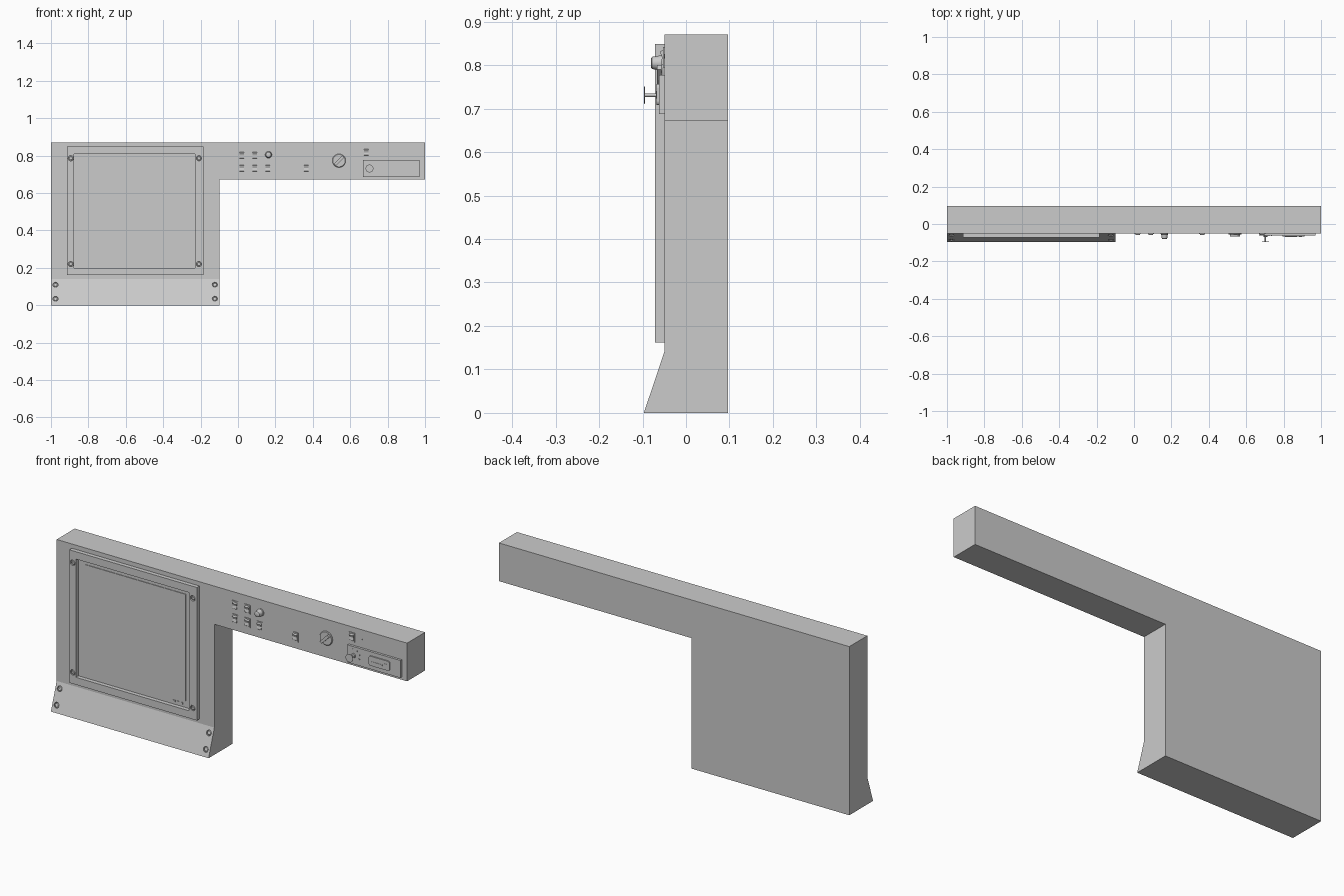
import bpy, bmesh, math
from mathutils import Matrix, Vector

if "Cube" in bpy.data.objects:
    bpy.data.objects.remove(bpy.data.objects["Cube"])

grey = bpy.data.materials.new("plain_grey")
grey.diffuse_color = (0.6, 0.6, 0.6, 1)
grey.use_nodes = True
grey.node_tree.nodes["Principled BSDF"].inputs["Base Color"].default_value = grey.diffuse_color

FRONT = -0.05      # y of the main front face
BACK = 0.097
BEZEL = -0.071     # y of the bezel face
FLARE_TOP, FLARE_Y = 0.14, -0.097


def finish(name, bm, smooth=False):
    bmesh.ops.recalc_face_normals(bm, faces=bm.faces)
    me = bpy.data.meshes.new(name)
    bm.to_mesh(me)
    bm.free()
    me.materials.append(grey)
    ob = bpy.data.objects.new(name, me)
    bpy.context.collection.objects.link(ob)
    if smooth:
        bpy.context.view_layer.objects.active = ob
        bpy.ops.object.select_all(action='DESELECT')
        ob.select_set(True)
        bpy.ops.object.shade_smooth_by_angle(angle=math.radians(35))
    return ob


def prism(name, pts, vec):
    """Extrude a closed outline of 3D points along vec."""
    bm = bmesh.new()
    f = bm.faces.new([bm.verts.new(p) for p in pts])
    r = bmesh.ops.extrude_face_region(bm, geom=[f])
    bmesh.ops.translate(bm, vec=vec,
                        verts=[v for v in r['geom'] if isinstance(v, bmesh.types.BMVert)])
    return finish(name, bm)


def box(name, x, y, z, rot=None):
    bm = bmesh.new()
    size = (x[1] - x[0], y[1] - y[0], z[1] - z[0])
    c = Vector(((x[0] + x[1]) / 2, (y[0] + y[1]) / 2, (z[0] + z[1]) / 2))
    m = Matrix.Translation(c) @ (rot or Matrix.Identity(4)) @ Matrix.Diagonal((*size, 1))
    bmesh.ops.create_cube(bm, size=1, matrix=m)
    return finish(name, bm)


def lathe(name, pos, profile, tilt=0.0, n=24):
    """Turned part; profile is (radius, height) pairs, axis points to the front."""
    bm = bmesh.new()
    m = Matrix.Translation(pos) @ Matrix.Rotation(math.pi / 2 - tilt, 4, 'X')
    rings = []
    for r, h in profile:
        rings.append([bm.verts.new(m @ Vector((r * math.cos(a), r * math.sin(a), h)))
                      for a in (2 * math.pi * i / n for i in range(n))])
    for a, b in zip(rings, rings[1:]):
        for i in range(n):
            bm.faces.new((a[i], a[(i + 1) % n], b[(i + 1) % n], b[i]))
    bm.faces.new(rings[0])
    bm.faces.new(rings[-1])
    return finish(name, bm, True)


def rounded_plate(name, x, z, r, y0, y1):
    pts = []
    for cx, cz, a0 in ((x[1] - r, z[1] - r, 0), (x[0] + r, z[1] - r, 90),
                       (x[0] + r, z[0] + r, 180), (x[1] - r, z[0] + r, 270)):
        for k in range(5):
            a = math.radians(a0 + 22.5 * k)
            pts.append((cx + r * math.cos(a), y0, cz + r * math.sin(a)))
    return prism(name, pts, (0, y1 - y0, 0))


def cut(ob, cutter):
    cutter.hide_render = True
    cutter.hide_viewport = True
    mod = ob.modifiers.new("cut", 'BOOLEAN')
    mod.object = cutter
    mod.solver = 'EXACT'


def sunk_screw(host, name, pos, r, tilt=0.0):
    """Round hole in the host with a slotted screw head sitting inside it."""
    cut(host, lathe(name + "_cutter", pos, [(r, -0.010), (r, 0.02)], tilt, 16))
    lathe(name, pos, [(r * 0.8, -0.011), (r * 0.8, -0.004), (r * 0.6, -0.002)], tilt, 16)
    p = Vector(pos) - Vector((0, -math.cos(tilt), math.sin(tilt))) * 0.002
    box(name + "_slot", (p.x - r * 0.6, p.x + r * 0.6), (p.y - 0.001, p.y + 0.001),
        (p.z - r * 0.15, p.z + r * 0.15), Matrix.Rotation(-tilt, 4, 'X'))


# Main housing with flared foot
body = prism("housing", [(-1, y, z) for y, z in ((FLARE_Y, 0), (BACK, 0), (BACK, 0.87),
                         (FRONT, 0.87), (FRONT, FLARE_TOP))], (0.9, 0, 0))

# Control arm and its end section
box("control_arm", (-0.1, 0.64), (FRONT, BACK), (0.673, 0.87))
box("control_arm_end", (0.64, 1.0), (FRONT, BACK), (0.673, 0.87))

# Raised bezel around the screen
bezel = box("screen_bezel", (-0.913, -0.185), (BEZEL, FRONT), (0.162, 0.848))
cut(bezel, box("screen_opening_cutter", (-0.876, -0.231), (-0.2, 0.01), (0.20, 0.81)))

# Screen plate lying inside the bezel, with small buttons below it
box("screen", (-0.838, -0.262), (FRONT - 0.003, FRONT + 0.002), (0.234, 0.785))
for i in range(3):
    x = -0.335 + 0.022 * i
    box("screen_button", (x, x + 0.012), (FRONT - 0.003, FRONT + 0.002), (0.213, 0.222))

# Bezel screws
for x in (-0.894, -0.209):
    for z in (0.22, 0.786):
        sunk_screw(bezel, "bezel_screw", (x, BEZEL, z), 0.014)

# Screws on the sloped foot
slope = math.atan((FRONT - FLARE_Y) / FLARE_TOP)
for x in (-0.976, -0.124):
    for z in (0.035, 0.11):
        y = FLARE_Y + (FRONT - FLARE_Y) * z / FLARE_TOP
        sunk_screw(body, "foot_screw", (x, y, z), 0.014, slope)

# Rocker switches
for x, z in ((0.02, 0.802), (0.09, 0.802), (0.02, 0.733), (0.09, 0.733),
             (0.16, 0.733), (0.364, 0.733), (0.687, 0.818)):
    box("switch_base", (x - 0.016, x + 0.016), (-0.053, FRONT + 0.002), (z - 0.024, z + 0.024))
    prism("switch_rocker", [(x - 0.012, y, z + dz) for y, dz in
          ((-0.052, -0.018), (-0.058, -0.014), (-0.055, 0.0), (-0.060, 0.013), (-0.052, 0.018))],
          (0.024, 0, 0))

# Indicator lamps
for x, z in ((0.367, 0.80), (0.74, 0.82)):
    lathe("indicator_lamp", (x, FRONT, z), [(0.005, -0.002), (0.005, 0.001)], n=12)

# Tapered push knob
lathe("push_knob", (0.163, FRONT, 0.805),
      [(0.020, -0.002), (0.020, 0.004), (0.018, 0.005), (0.014, 0.028), (0.011, 0.030)])

# Large rotary dial with diagonal grip
lathe("rotary_dial", (0.54, FRONT, 0.773),
      [(0.036, -0.002), (0.036, 0.003), (0.033, 0.006)], n=32)
box("dial_grip", (0.509, 0.571), (-0.067, FRONT), (0.766, 0.780), Matrix.Rotation(-math.pi / 4, 4, 'Y'))

# Sub-panel with pull knob and card slot
box("sub_panel", (0.668, 0.970), (-0.062, FRONT + 0.002), (0.687, 0.777))
lathe("pull_knob", (0.703, -0.062, 0.731),
      [(0.012, -0.002), (0.011, 0.006), (0.004, 0.007), (0.004, 0.032), (0.021, 0.033), (0.021, 0.035)])
for a in (-20, 20, 60, 100):
    x = 0.706 + 0.032 * math.cos(math.radians(a))
    z = 0.731 + 0.032 * math.sin(math.radians(a))
    box("knob_mark", (x - 0.003, x + 0.003), (-0.0635, -0.061), (z - 0.003, z + 0.003))
rounded_plate("slot_plate", (0.793, 0.912), (0.708, 0.757), 0.01, -0.068, -0.060)
box("slot_bar", (0.806, 0.872), (-0.0695, -0.067), (0.724, 0.731))
box("slot_button", (0.882, 0.898), (-0.0695, -0.067), (0.724, 0.740))
